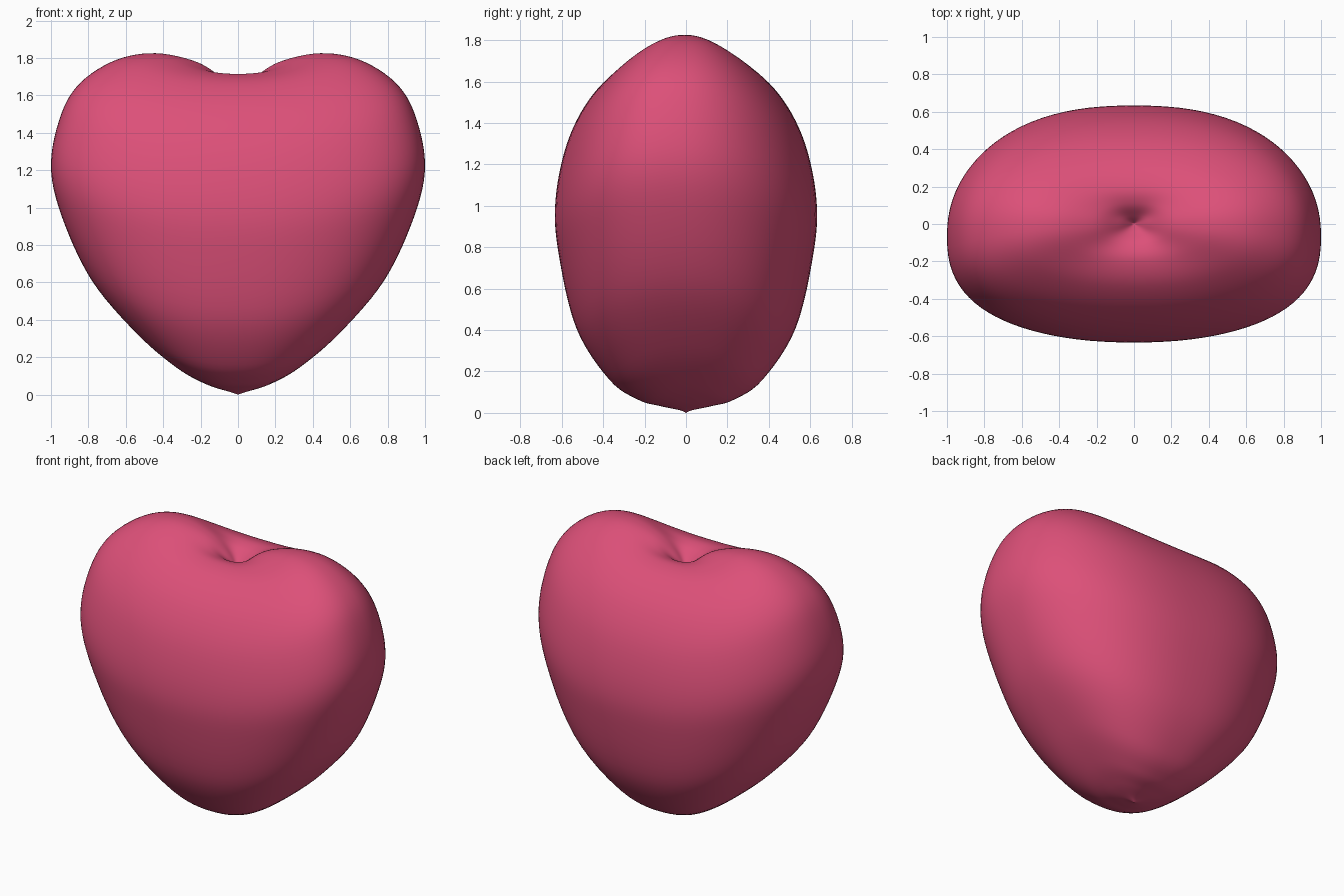
import bpy, bmesh, math
from mathutils import Vector

if "Cube" in bpy.data.objects:
    bpy.data.objects.remove(bpy.data.objects["Cube"])

# Paired profiles from bottom tip to top dimple:
# (half width, its height, half depth, its height)
PROFILE = [
    (0.0, 0.0, 0.0, 0.0), (0.035, 0.012, 0.03, 0.013),
    (0.17, 0.055, 0.12, 0.032), (0.33, 0.145, 0.23, 0.063),
    (0.545, 0.33, 0.37, 0.16), (0.785, 0.615, 0.53, 0.41),
    (0.945, 0.96, 0.617, 0.78), (1.0, 1.23, 0.63, 1.03),
    (0.945, 1.5, 0.575, 1.30), (0.84, 1.67, 0.47, 1.51),
    (0.65, 1.79, 0.33, 1.655), (0.44, 1.825, 0.2, 1.712),
    (0.225, 1.78, 0.11, 1.70), (0.09, 1.695, 0.045, 1.65),
    (0.0, 1.60, 0.0, 1.60),
]
SIDES, STEPS, POWER = 96, 6, 2.3


def smooth_path(points, steps):
    """Catmull-Rom interpolation through the profile points."""
    p = [Vector(q) for q in points]
    p = [2 * p[0] - p[1]] + p + [2 * p[-1] - p[-2]]
    out = []
    for i in range(1, len(p) - 2):
        a, b, c, d = p[i - 1:i + 3]
        for k in range(steps):
            t = k / steps
            out.append(0.5 * (2 * b + (c - a) * t + (2 * a - 5 * b + 4 * c - d) * t * t
                              + (3 * b - a - 3 * c + d) * t ** 3))
    return out + [p[-2]]


def power(v):
    return math.copysign(abs(v) ** (2 / POWER), v)


def ring_point(row, ang):
    w, zw, d, zd = row
    c, s = math.cos(ang), math.sin(ang)
    x = w * power(c)
    # sides lean slightly towards the front
    y = d * power(s) - 0.07 * abs(x) ** 3
    return x, y, zw * c * c + zd * s * s


# Heart body: stacked rounded rings closed at the tip and the dimple
rows = smooth_path(PROFILE, STEPS)
bm = bmesh.new()
rings = [[bm.verts.new(ring_point(r, 2 * math.pi * i / SIDES)) for i in range(SIDES)]
         for r in rows[1:-1]]
tip = bm.verts.new((0, 0, rows[0][1]))
dimple = bm.verts.new((0, 0, rows[-1][1]))
for i in range(SIDES):
    j = (i + 1) % SIDES
    bm.faces.new((tip, rings[0][j], rings[0][i]))
    bm.faces.new((dimple, rings[-1][i], rings[-1][j]))
    for lo, hi in zip(rings, rings[1:]):
        bm.faces.new((lo[i], lo[j], hi[j], hi[i]))
bmesh.ops.recalc_face_normals(bm, faces=bm.faces)
for f in bm.faces:
    f.smooth = True

mesh = bpy.data.meshes.new("heart_body")
bm.to_mesh(mesh)
bm.free()
heart = bpy.data.objects.new("heart_body", mesh)
bpy.context.collection.objects.link(heart)

mat = bpy.data.materials.new("heart_pink")
mat.diffuse_color = (0.72, 0.08, 0.19, 1)
mat.use_nodes = True
mat.node_tree.nodes["Principled BSDF"].inputs["Base Color"].default_value = mat.diffuse_color
mesh.materials.append(mat)
